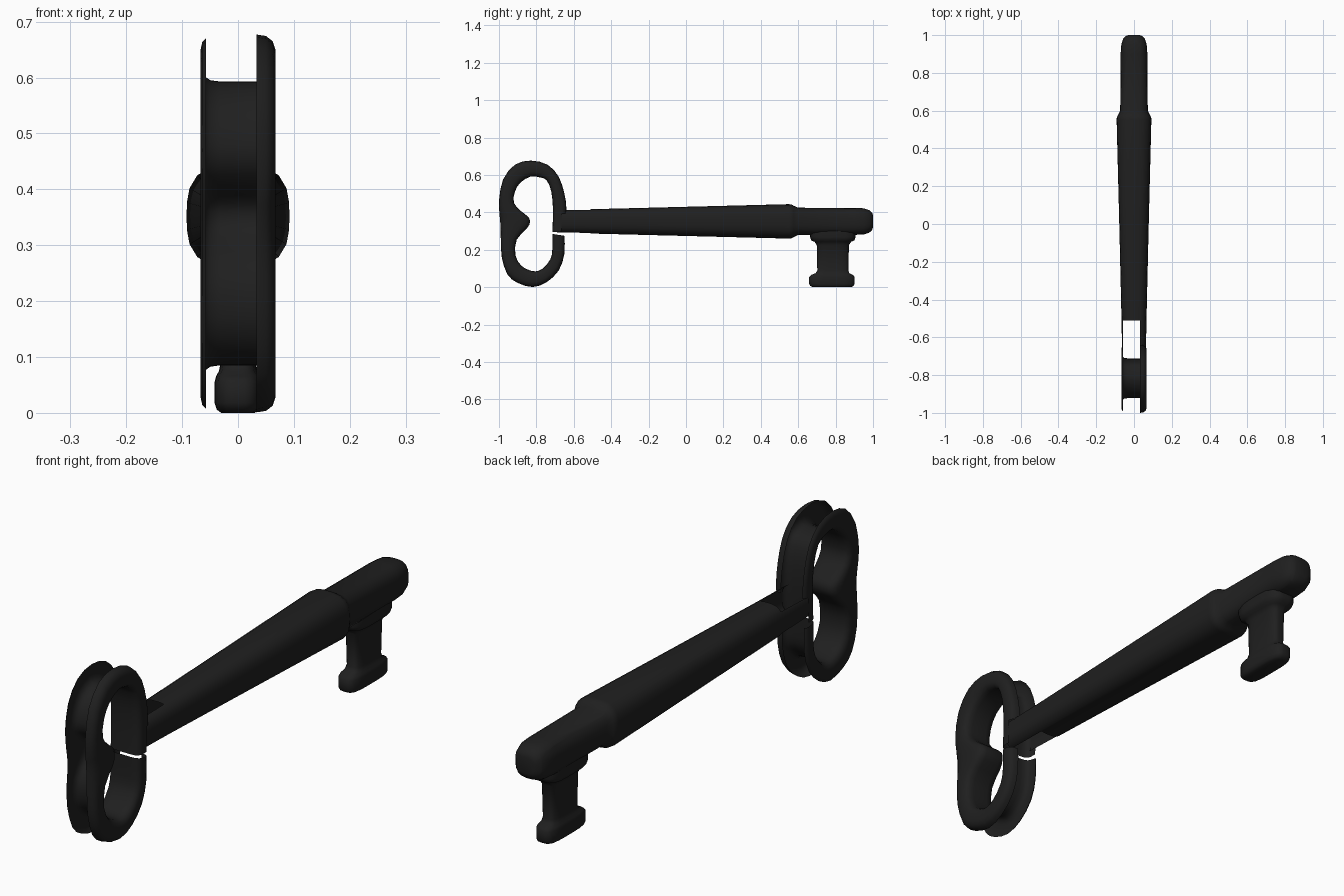
import bpy, bmesh, math
from mathutils import Vector

if "Cube" in bpy.data.objects:
    bpy.data.objects.remove(bpy.data.objects["Cube"])

black = bpy.data.materials.new("black iron")
black.diffuse_color = (0.014, 0.014, 0.014, 1)
black.use_nodes = True
black.node_tree.nodes["Principled BSDF"].inputs["Base Color"].default_value = black.diffuse_color


def finish(bm, name, angle=50):
    bmesh.ops.recalc_face_normals(bm, faces=bm.faces)
    me = bpy.data.meshes.new(name)
    bm.to_mesh(me)
    bm.free()
    ob = bpy.data.objects.new(name, me)
    bpy.context.collection.objects.link(ob)
    me.materials.append(black)
    bpy.ops.object.select_all(action='DESELECT')
    ob.select_set(True)
    bpy.context.view_layer.objects.active = ob
    bpy.ops.object.shade_smooth_by_angle(angle=math.radians(angle))
    return ob


def skin(bm, rows, closed):
    """Bridge equal-length rows of points with quads."""
    vs = [[bm.verts.new(p) for p in r] for r in rows]
    n = len(rows[0])
    for a, b in zip(vs, vs[1:]):
        for i in range(n if closed else n - 1):
            j = (i + 1) % n
            bm.faces.new((a[i], a[j], b[j], b[i]))
    return vs


def rounded(a, b, power, n=24):
    """Superellipse outline with half sizes a and b."""
    pts = []
    for k in range(n):
        t = 2 * math.pi * k / n
        c, s = math.cos(t), math.sin(t)
        r = (abs(c) ** power + abs(s) ** power) ** (-1 / power)
        pts.append((a * r * c, b * r * s))
    return pts


# Slot left open along the back of the handle and the start of the shaft
SLOT = (-0.057, 0.033)

# Shaft: tapered barrel, shoulder, narrower tip (y, half width, half height)
stations = [(-0.69, .063, .062), (-0.51, .066, .065), (0, .078, .078),
            (0.55, .092, .092), (0.565, .091, .090), (0.575, .086, .084),
            (0.60, .073, .073), (0.90, .071, .072), (0.95, .067, .070),
            (0.98, .058, .060), (0.995, .045, .047), (1.0, .030, .032)]
bm = bmesh.new()
rows = [[(x, y, .352 + z) for x, z in rounded(a, b, 3)] for y, a, b in stations]
loops = skin(bm, rows, True)
bm.faces.new(loops[-1])
for x in SLOT:
    bmesh.ops.bisect_plane(bm, geom=bm.verts[:] + bm.edges[:] + bm.faces[:],
                           plane_co=(x, 0, 0), plane_no=(1, 0, 0))
doomed = []
for f in bm.faces:
    c = f.calc_center_median()
    if c.y < -.51 and SLOT[0] < c.x < SLOT[1]:
        doomed.append(f)
bmesh.ops.delete(bm, geom=doomed, context='FACES')
finish(bm, "shaft")

# Handle ring: hollow channel swept around (inner y, z, outer y, z)
path = [(-.715, .295, -.645, .295), (-.712, .36, -.642, .36), (-.712, .43, -.64, .43),
        (-.72, .51, -.65, .50), (-.745, .572, -.68, .59), (-.785, .588, -.74, .655),
        (-.83, .592, -.83, .677), (-.885, .56, -.915, .655), (-.915, .51, -.978, .576),
        (-.92, .45, -.999, .47), (-.88, .405, -.998, .40), (-.842, .375, -.995, .37),
        (-.835, .345, -.993, .345), (-.85, .315, -.992, .31), (-.905, .255, -.99, .25),
        (-.912, .17, -.985, .16), (-.88, .115, -.955, .068), (-.84, .092, -.90, .023),
        (-.805, .085, -.82, .001), (-.765, .10, -.745, .027), (-.725, .15, -.68, .09),
        (-.715, .20, -.65, .18), (-.715, .285, -.65, .275)]
path = [Vector(p) for p in path]
smooth = []
for i in range(len(path) - 1):
    p0, p1, p2 = path[max(i - 1, 0)], path[i], path[i + 1]
    p3 = path[min(i + 2, len(path) - 1)]
    mid = (p1 + p2) * .5625 - (p0 + p3) * .0625
    smooth += [p1, mid]
smooth.append(path[-1])

# Channel cross-section (x, fraction from inner edge to outer edge)
section = [(.033, 1), (.050, .97), (.062, .86), (.067, .68), (.067, .32), (.062, .14),
           (.050, .03), (.033, 0), (-.033, 0), (-.050, .03), (-.062, .14),
           (-.067, .32), (-.067, .68), (-.064, .84), (-.057, .93)]
bm = bmesh.new()
rows = []
for p in smooth:
    rows.append([(x, p[0] + (p[2] - p[0]) * t, p[1] + (p[3] - p[1]) * t)
                 for x, t in section])
skin(bm, rows, False)
# drop the outer lip where the ring runs into the shaft
inside = []
for f in bm.faces:
    c = f.calc_center_median()
    if .29 < c.z < .41 and c.y > -.67 and abs(c.x) < .066:
        inside.append(f)
bmesh.ops.delete(bm, geom=inside, context='FACES')
finish(bm, "handle_ring", 60)

# Bit: collar, neck and foot stacked under the tip (z, centre y, half y, half x)
profile = [(.30, .785, .122, .060), (.268, .785, .122, .060), (.250, .785, .115, .055),
           (.243, .785, .098, .044), (.225, .785, .086, .034), (.090, .785, .083, .031),
           (.075, .783, .090, .034), (.066, .781, .112, .039), (.055, .780, .122, .042),
           (.018, .780, .122, .042), (.006, .780, .115, .038), (0, .780, .100, .030)]
bm = bmesh.new()
rows = [[(x, yc + y, z) for x, y in rounded(hx, hy, 4)] for z, yc, hy, hx in profile]
loops = skin(bm, rows, True)
bm.faces.new(loops[-1])
bm.faces.new(loops[0])
finish(bm, "bit")
